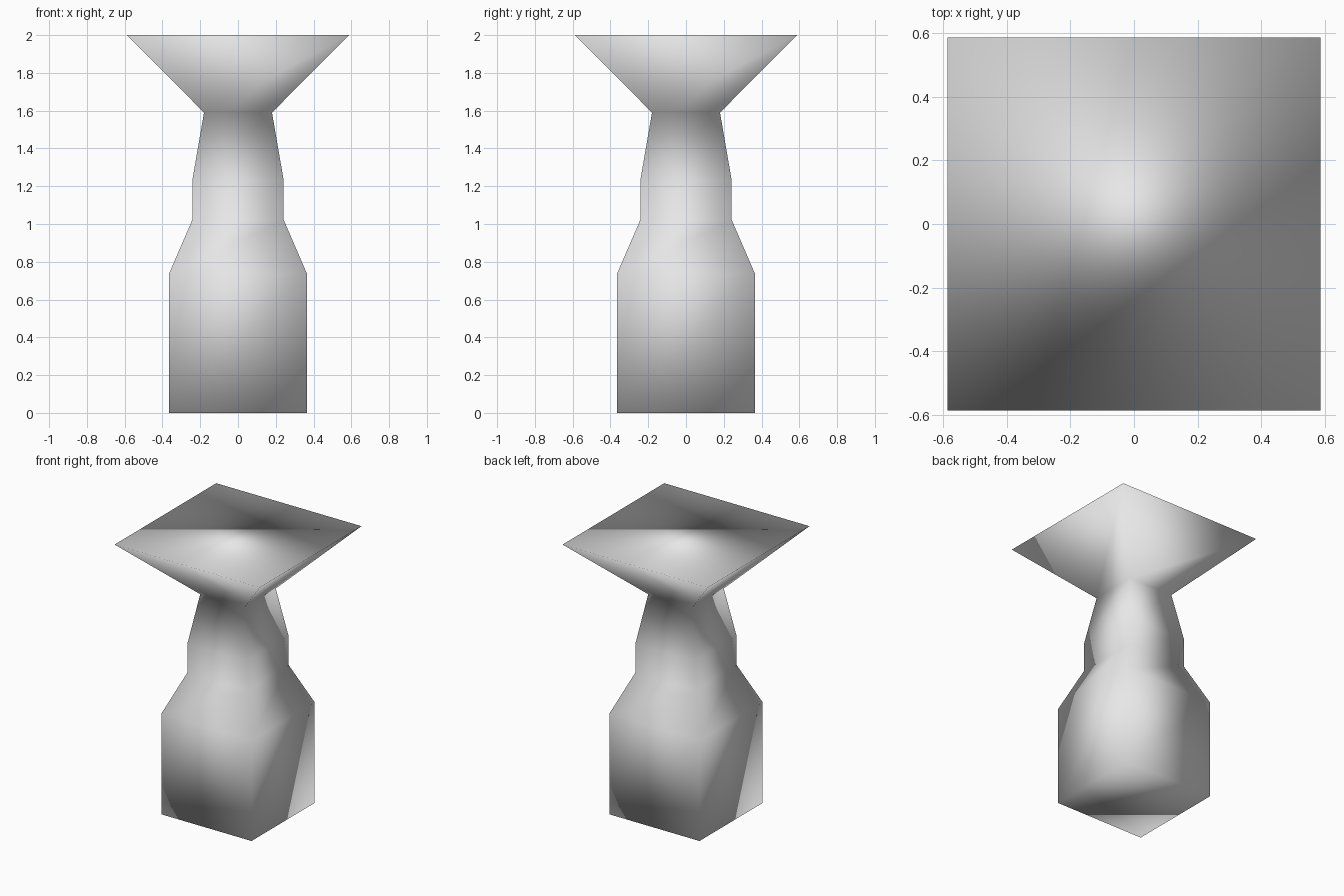
import bpy
import bmesh
from mathutils import Matrix, Vector

cube = bpy.data.objects.get("Cube")
if cube:
    bpy.data.objects.remove(cube, do_unlink=True)

# Light grey finish
grey = bpy.data.materials.new("light grey")
grey.use_nodes = True
colour = (0.8, 0.8, 0.8, 1)
grey.diffuse_color = colour
grey.node_tree.nodes["Principled BSDF"].inputs["Base Color"].default_value = colour

# Half width and height of each square section: base, shoulder, waist, neck, flared top
sections = [(0.365, 0), (0.365, 0.737), (0.241, 1.024),
            (0.241, 1.236), (0.18, 1.59), (0.588, 2)]

bm = bmesh.new()
rings = []
for half, z in sections:
    corners = [(-half, -half), (half, -half), (half, half), (-half, half)]
    rings.append([bm.verts.new((x, y, z)) for x, y in corners])

# Side walls between neighbouring sections
for low, high in zip(rings, rings[1:]):
    for i in range(4):
        j = (i + 1) % 4
        bm.faces.new((low[i], low[j], high[j], high[i]))

# Flat underside and flat top
bm.faces.new(reversed(rings[0]))
bm.faces.new(rings[-1])

# The whole pedestal is smooth shaded
for face in bm.faces:
    face.smooth = True
mesh = bpy.data.meshes.new("pedestal")
bm.to_mesh(mesh)
bm.free()
mesh.materials.append(grey)
pedestal = bpy.data.objects.new("pedestal", mesh)
bpy.context.collection.objects.link(pedestal)
